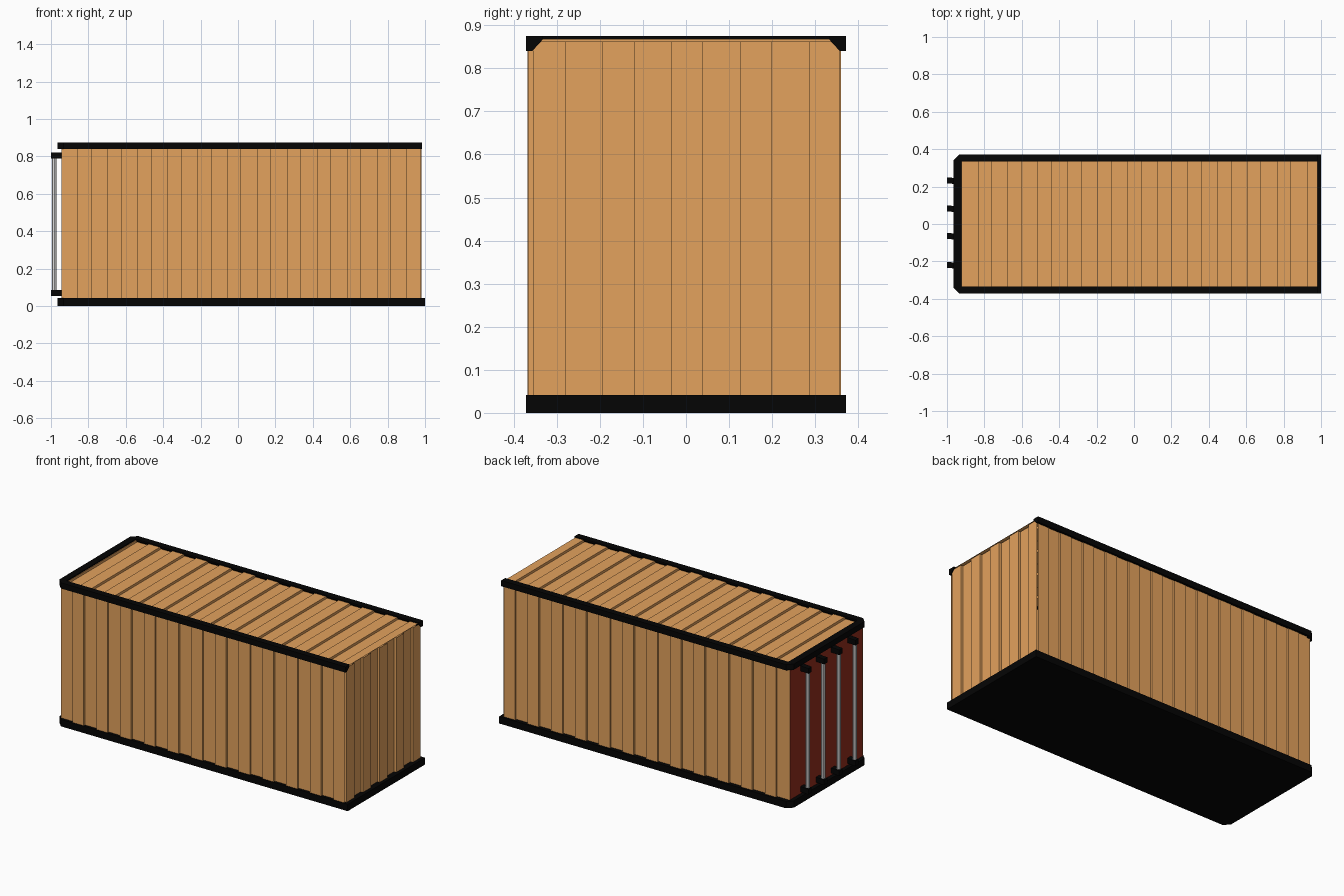
import bpy, bmesh
from mathutils import Vector

cube = bpy.data.objects.get("Cube")
if cube:
    bpy.data.objects.remove(cube)


def material(name, rgb):
    m = bpy.data.materials.new(name)
    m.use_nodes = True
    m.diffuse_color = (*rgb, 1)
    m.node_tree.nodes["Principled BSDF"].inputs["Base Color"].default_value = (*rgb, 1)
    return m


ORANGE = material("orange tan panel", (0.77, 0.36, 0.11))
BLACK = material("black frame", (0.0015, 0.0015, 0.0015))
RED = material("dark red door", (0.30, 0.027, 0.012))
GREY = material("light grey steel", (0.75, 0.75, 0.75))


def finish(name, bm, mat):
    mesh = bpy.data.meshes.new(name)
    bm.to_mesh(mesh)
    bm.free()
    mesh.materials.append(mat)
    ob = bpy.data.objects.new(name, mesh)
    bpy.context.collection.objects.link(ob)
    return ob


def prism(name, ring, offset, mat):
    """Closed solid: a ring of points pushed along an offset."""
    bm = bmesh.new()
    face = bm.faces.new([bm.verts.new(p) for p in ring])
    new = bmesh.ops.extrude_face_region(bm, geom=[face])["geom"]
    bmesh.ops.translate(bm, vec=offset, verts=[v for v in new if isinstance(v, bmesh.types.BMVert)])
    # The starting face stays as the base cap
    if not face.is_valid or len(bm.faces) < len(ring) + 2:
        bm.faces.new(bm.verts[:len(ring)])
    bmesh.ops.recalc_face_normals(bm, faces=bm.faces)
    return finish(name, bm, mat)


def box(name, lo, hi, mat):
    ring = [(lo[0], lo[1], lo[2]), (hi[0], lo[1], lo[2]), (hi[0], hi[1], lo[2]), (lo[0], hi[1], lo[2])]
    return prism(name, ring, (0, 0, hi[2] - lo[2]), mat)


PITCH, CREST = 0.16, 0.075


def wave(start, end, phase, high, low):
    """Square corrugation profile: (position, height) pairs."""
    steps = []
    for k in range(-8, 9):
        a = phase + k * PITCH
        steps += [(a, low, high), (a + CREST, high, low)]
    inside = [s for s in steps if start < s[0] < end]
    pts = [(start, inside[0][1])]
    for pos, before, after in inside:
        pts += [(pos, before), (pos, after)]
    return pts + [(end, inside[-1][2])]


def sheet(name, profile, place, span, outward, mat):
    """Corrugated sheet swept across a span, facing outward."""
    bm = bmesh.new()
    rows = [[bm.verts.new(place(p, h, s)) for s in span] for p, h in profile]
    for a, b in zip(rows, rows[1:]):
        bm.faces.new((a[0], b[0], b[1], a[1]))
    bm.normal_update()
    total = sum((f.normal * f.calc_area() for f in bm.faces), Vector())
    if total.dot(Vector(outward)) < 0:
        bmesh.ops.reverse_faces(bm, faces=bm.faces)
    return finish(name, bm, mat)


# Corrugated walls and roof
X0, X1 = -0.943, 0.976
MID = -0.004
for side, label in ((-1, "right_wall"), (1, "left_wall")):
    sheet(label, wave(X0, X1, -0.058, 0.3635, 0.351),
          lambda p, h, s: (p, MID + side * h, s), (0.03, 0.86), (0, side, 0), ORANGE)
sheet("end_wall", wave(-0.366, 0.358, -0.035, 0.98, 0.965),
      lambda p, h, s: (h, p, s), (0.03, 0.862), (1, 0, 0), ORANGE)
sheet("roof", wave(X0, 0.98, -0.035, 0.868, 0.853),
      lambda p, h, s: (p, s, h), (-0.36, 0.355), (0, 0, 1), ORANGE)

# Base slab, with cut corners at the door end
W, C = 0.372, 0.032
XD = -0.965
prism("base_slab", [(XD, C - W, 0), (XD + C, -W, 0), (1, -W, 0), (1, W, 0), (XD + C, W, 0), (XD, W - C, 0)],
      (0, 0, 0.042), BLACK)

# Upper rails with a bevelled inner lower edge
for side, label in ((-1, "right_top_rail"), (1, "left_top_rail")):
    section = [(W, 0.84), (0.357, 0.84), (0.333, 0.866), (0.333, 0.875), (W, 0.875)]
    prism(label, [(XD + C, side * y, z) for y, z in section], (0.985 - XD - C, 0, 0), BLACK)
prism("door_top_rail", [(XD, C - W, 0.84), (XD + C, -W, 0.84), (XD + 0.042, -W, 0.84),
                        (XD + 0.042, W, 0.84), (XD + C, W, 0.84), (XD, W - C, 0.84)],
      (0, 0, 0.035), BLACK)

# Doors, set between the side walls
box("right_door", (-0.942, MID - 0.35, 0.04), (-0.932, MID, 0.842), RED)
box("left_door", (-0.942, MID, 0.04), (-0.932, MID + 0.35, 0.842), RED)

# Locking rods and their brackets
for i, y in enumerate((-0.222, -0.067, 0.08, 0.23), 1):
    bm = bmesh.new()
    bmesh.ops.create_cone(bm, cap_ends=True, segments=8, radius1=0.012, radius2=0.012, depth=0.74)
    bmesh.ops.translate(bm, vec=(-0.982, y, 0.435), verts=bm.verts)
    finish(f"lock_rod_{i}", bm, GREY)
    for z, label in ((0.07, "lower"), (0.806, "upper")):
        ring = [(-1, y - 0.012, z - 0.016), (-0.94, y - 0.018, z - 0.016),
                (-0.94, y + 0.014, z - 0.016), (-1, y + 0.02, z - 0.016)]
        prism(f"{label}_rod_bracket_{i}", ring, (0, 0, 0.032), BLACK)
